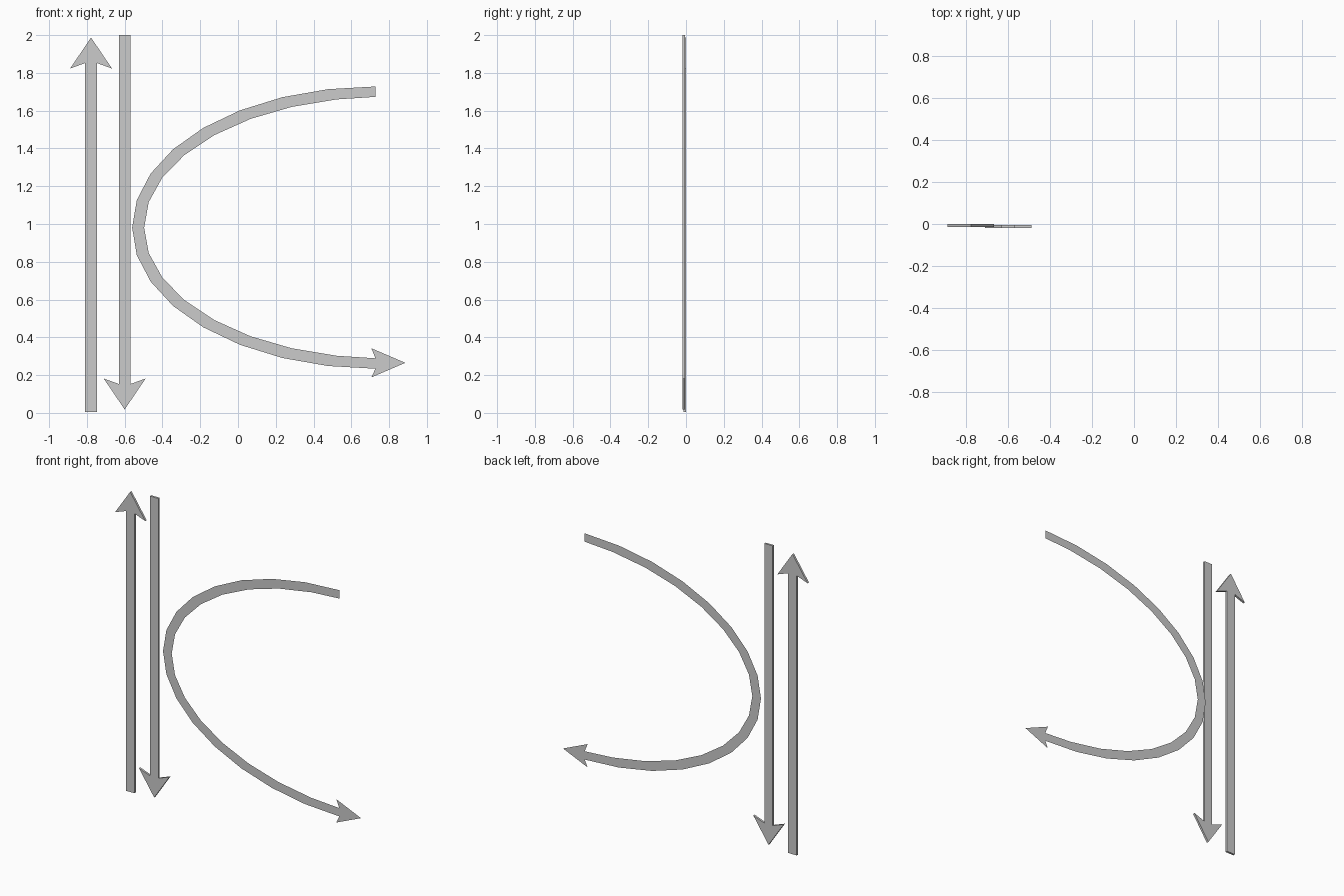
import bpy
from math import sin, cos, pi

if "Cube" in bpy.data.objects:
    bpy.data.objects.remove(bpy.data.objects["Cube"])


def make_object(name, verts, faces):
    mesh = bpy.data.meshes.new(name)
    mesh.from_pydata(verts, [], faces)
    mesh.update()
    ob = bpy.data.objects.new(name, mesh)
    bpy.context.collection.objects.link(ob)
    return ob


def straight_arrow(name, x, base, direction, y_front, depth=0.014):
    # Swept-back arrow outline, flipped end for end when direction is -1
    outline = [(-0.031, 0), (0.031, 0), (0.031, 1.847), (0.111, 1.818),
               (0, 1.982), (-0.111, 1.818), (-0.031, 1.847)]
    pts = [(x + direction * u, base + direction * v) for u, v in outline]
    n = len(pts)
    verts = [(u, y, v) for y in (y_front, y_front + depth) for u, v in pts]
    front = [(0, 1, 2, 6), (2, 3, 4), (4, 5, 6), (2, 4, 6)]
    back = [tuple(n + i for i in reversed(f)) for f in front]
    sides = [(i, i + n, (i + 1) % n + n, (i + 1) % n) for i in range(n)]
    return make_object(name, verts, front + back + sides)


# Two straight arrows pointing opposite ways
straight_arrow("up_arrow", -0.778, 0.005, 1, -0.014)
straight_arrow("down_arrow", -0.600, 2.0, -1, -0.018)

# Curved arrow: thin flat band between two half ellipses
SEG, Y, CX, CZ = 16, 0.018, 0.7275, 0.981
verts, faces = [], []
for i in range(SEG + 1):
    t = pi * i / SEG
    verts.append((CX - 1.288 * sin(t), Y, CZ + 0.747 * cos(t)))
    verts.append((min(CX, 0.770 - 1.267 * sin(t)), Y, CZ + 0.692 * cos(t)))
faces = [(2 * i, 2 * i + 2, 2 * i + 3, 2 * i + 1) for i in range(SEG)]

# Its head, joined to the lower end of the band
outer, inner = 2 * SEG, 2 * SEG + 1
k = len(verts)
verts += [(0.706, Y, 0.188), (0.886, Y, 0.265), (0.706, Y, 0.342)]
faces += [(outer, k, k + 1), (outer, k + 1, inner), (inner, k + 1, k + 2)]
make_object("curved_arrow", verts, faces)
